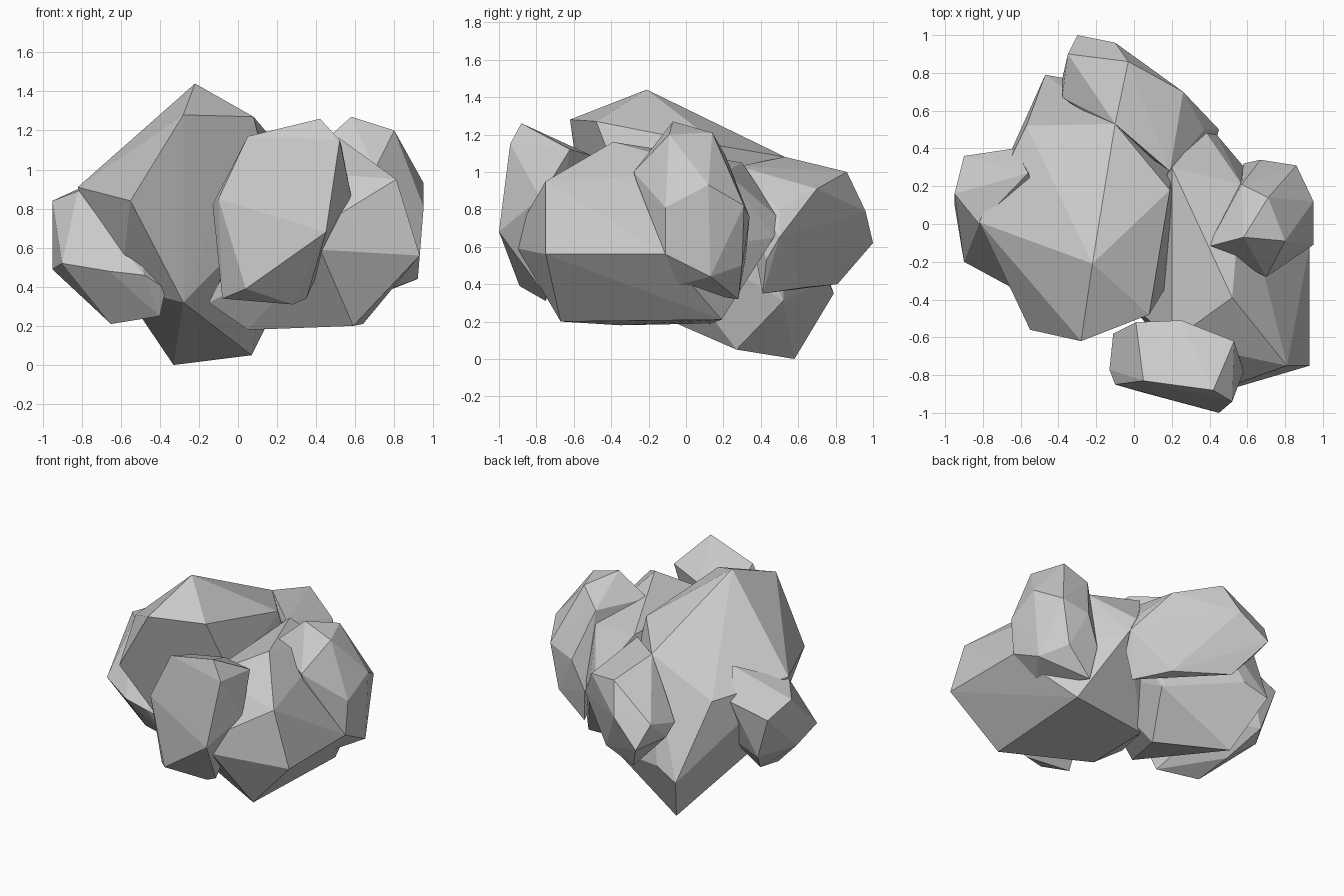
import bpy, bmesh


def rock(name, corners):
    """Faceted boulder: the convex hull of a few corner points."""
    bm = bmesh.new()
    for c in corners:
        bm.verts.new(c)
    bmesh.ops.convex_hull(bm, input=bm.verts[:])
    loose = [v for v in bm.verts if not v.link_faces]
    bmesh.ops.delete(bm, geom=loose, context='VERTS')
    bmesh.ops.recalc_face_normals(bm, faces=bm.faces[:])
    mesh = bpy.data.meshes.new(name)
    bm.to_mesh(mesh)
    bm.free()
    obj = bpy.data.objects.new(name, mesh)
    bpy.context.collection.objects.link(obj)
    return obj


# Large central boulder with the peak
rock("main_boulder", [
    (-.22, -.21, 1.44), (-.28, -.62, 1.28), (.08, -.48, 1.27),
    (-.10, .53, 1.08), (-.57, .52, .86), (-.82, .01, .91),
    (.19, .18, 1.14), (.23, .16, .80), (.19, -.30, .80),
    (-.55, -.56, .84), (-.28, -.35, .32), (-.60, -.10, .40),
    (-.47, .79, .35), (-.33, .58, 0), (.07, .27, .05),
    (.20, .52, .31), (-.30, .76, .42)])

# Wide low boulder at the front right
rock("right_base_boulder", [
    (.59, -.67, .20), (.93, -.75, .56), (.81, -.75, .95),
    (.52, -.39, 1.16), (.93, -.11, .56), (.20, -.62, 1.0),
    (.20, .30, 1.05), (.57, .21, 1.0), (.37, .50, .75),
    (.44, .47, .65), (.64, .19, .21), (.05, .13, .19),
    (.05, -.35, .18), (-.15, -.30, .32), (.50, -.86, .76),
    (.42, -.90, .59)])

# Upright rock at the front
rock("front_rock", [
    (.42, -.88, 1.26), (.05, -.83, 1.17), (.52, -.94, 1.15),
    (.45, -1.0, .68), (.04, -.89, .39), (-.10, -.85, .85),
    (-.13, -.77, .82), (-.11, -.58, .82), (-.08, -.75, .34),
    (.28, -.75, .31), (.35, -.75, .34), (.58, -.78, .86),
    (.53, -.62, 1.12), (.25, -.51, 1.09), (.01, -.52, 1.05)])

# Rock on the right side
rock("right_rock", [
    (.58, -.07, 1.27), (.80, -.09, 1.20), (.71, .14, 1.21),
    (.70, -.28, 1.0), (.39, -.12, 1.10), (.57, .21, 1.09),
    (.67, .34, .76), (.95, .12, .93), (.95, -.11, .81),
    (.93, -.11, .56), (.92, .13, .44), (.86, .31, .82),
    (.80, .30, .50), (.75, -.10, .38), (.61, .28, .32),
    (.58, .32, .55)])

# Rock at the back
rock("back_rock", [
    (-.10, .53, 1.08), (-.03, .86, 1.0), (.26, .70, .91),
    (-.10, .96, .79), (-.30, 1.0, .62), (-.35, .90, .78),
    (-.38, .77, .65), (-.38, .67, .72), (-.22, .57, .90),
    (.45, .50, .65), (.43, .43, .53), (.20, .62, .38),
    (-.15, .81, .40), (.37, .50, .80), (.19, .28, 1.03),
    (.36, .41, .35)])

# Small rock on the left side
rock("left_rock", [
    (-.95, .16, .84), (-.82, 0, .89), (-.90, .36, .75),
    (-.63, .40, .83), (-.56, .27, 1.02), (-.90, -.20, .52),
    (-.95, .10, .49), (-.65, -.12, .21), (-.66, -.33, .48),
    (-.48, -.36, .46), (-.37, -.30, .39), (-.40, -.25, .25),
    (-.80, .33, .45), (-.50, .20, .46), (-.68, .13, .27)])
